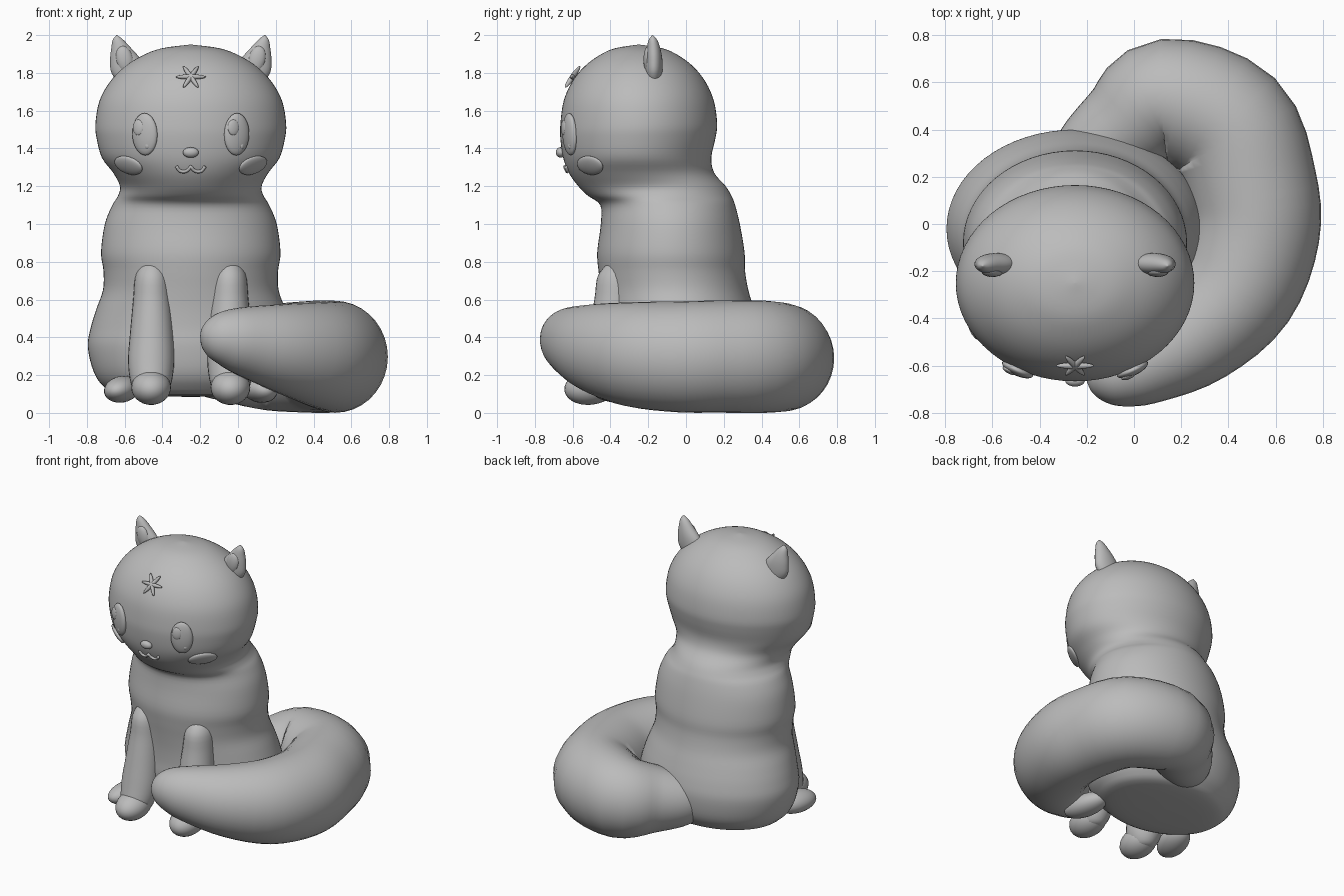
import bpy, bmesh, math
from mathutils import Vector, Matrix

if "Cube" in bpy.data.objects:
    bpy.data.objects.remove(bpy.data.objects["Cube"])

CX = -0.25  # symmetry line of the animal
grey = bpy.data.materials.new("plain grey")
grey.diffuse_color = (0.5, 0.5, 0.5, 1)
grey.use_nodes = True
grey.node_tree.nodes["Principled BSDF"].inputs["Base Color"].default_value = grey.diffuse_color


def finish(name, bm):
    bmesh.ops.recalc_face_normals(bm, faces=bm.faces)
    for f in bm.faces:
        f.smooth = True
    me = bpy.data.meshes.new(name)
    bm.to_mesh(me)
    bm.free()
    me.materials.append(grey)
    ob = bpy.data.objects.new(name, me)
    bpy.context.collection.objects.link(ob)
    return ob


def spline(rows, n):
    """Catmull-Rom through rows of numbers, n steps per span."""
    out = []
    for i in range(len(rows) - 1):
        p0, p1, p2, p3 = (rows[max(0, i - 1)], rows[i], rows[i + 1],
                          rows[min(len(rows) - 1, i + 2)])
        for k in range(n):
            t = k / n
            out.append([0.5 * (2 * b + (c - a) * t + (2 * a - 5 * b + 4 * c - d) * t * t
                               + (3 * b - a - 3 * c + d) * t ** 3)
                        for a, b, c, d in zip(p0, p1, p2, p3)])
    out.append(list(rows[-1]))
    return out


def loft(name, rings):
    bm = bmesh.new()
    vs = [[bm.verts.new(p) for p in r] for r in rings]
    m = len(rings[0])
    for a, b in zip(vs, vs[1:]):
        for i in range(m):
            j = (i + 1) % m
            bm.faces.new((a[i], a[j], b[j], b[i]))
    bm.faces.new(vs[0])
    bm.faces.new(vs[-1])
    return finish(name, bm)


def upright(name, rows, m=48):
    """Loft of level ellipses: rows of x, y, z, rx, ry."""
    return loft(name, [[(x + max(rx, .001) * math.cos(2 * math.pi * i / m),
                         y + max(ry, .001) * math.sin(2 * math.pi * i / m), z)
                        for i in range(m)] for x, y, z, rx, ry in rows])


def tube(name, rows, m=32, tall=1.0):
    """Loft along a path: rows of x, y, z, r."""
    pts = [Vector(r[:3]) for r in rows]
    rings = []
    for k, p in enumerate(pts):
        d = (pts[min(k + 1, len(pts) - 1)] - pts[max(k - 1, 0)]).normalized()
        side = d.cross(Vector((0, 0, 1))).normalized()
        up = side.cross(d)
        r = max(rows[k][3], .002)
        rings.append([p + side * r * math.cos(2 * math.pi * i / m)
                      + up * r * tall * math.sin(2 * math.pi * i / m) for i in range(m)])
    return loft(name, rings)


def ball(name, matrix, seg=28):
    bm = bmesh.new()
    bmesh.ops.create_uvsphere(bm, u_segments=seg, v_segments=seg // 2, radius=1, matrix=matrix)
    return finish(name, bm)


# Body and head in one loft: z, centre y, rx, ry
profile = [(.085, -.02, .02, .02), (.095, -.02, .36, .27), (.14, -.02, .46, .35),
           (.22, -.02, .515, .40), (.35, -.02, .545, .42), (.45, -.025, .53, .412),
           (.55, -.04, .50, .40), (.65, -.06, .465, .39), (.75, -.075, .462, .388),
           (.85, -.08, .475, .39), (1.0, -.083, .455, .368), (1.1, -.097, .415, .357),
           (1.15, -.14, .385, .38), (1.2, -.18, .375, .39), (1.27, -.235, .41, .385),
           (1.35, -.258, .47, .392), (1.45, -.255, .498, .41), (1.53, -.25, .505, .415),
           (1.65, -.25, .484, .398), (1.75, -.25, .43, .355), (1.83, -.25, .354, .292),
           (1.89, -.25, .26, .214), (1.93, -.25, .154, .127), (1.95, -.25, .002, .002)]
skin = spline(profile, 4)
upright("body_and_head", [(CX, cy, z, rx, ry) for z, cy, rx, ry in skin], 64)


def face_point(dx, z):
    """Point on the front of the head at offset dx and height z."""
    for a, b in zip(skin, skin[1:]):
        if a[0] <= z <= b[0]:
            t = (z - a[0]) / (b[0] - a[0])
            _, cy, rx, ry = [p + (q - p) * t for p, q in zip(a, b)]
            return Vector((CX + dx, cy - ry * math.sqrt(max(0, 1 - (dx / rx) ** 2)), z))


def patch(name, dx, z, a, b, thick, roll=0.0, lift=0.0):
    """Flattened ellipsoid lying on the face."""
    e = .03
    n = (face_point(dx + e, z) - face_point(dx - e, z)).cross(
        face_point(dx, z + e) - face_point(dx, z - e)).normalized()
    up = (Vector((0, 0, 1)) - n * n.z).normalized()
    right = up.cross(n)
    rot = Matrix((right, up, n)).transposed().to_4x4()
    ball(name, Matrix.Translation(face_point(dx, z) + n * lift) @ rot
         @ Matrix.Rotation(roll, 4, 'Z') @ Matrix.Diagonal((a, b, thick, 1)))


# Face: eyes with highlights, cheeks, nose
for s, side in ((-1, "left"), (1, "right")):
    ex = s * .243
    patch(side + "_eye", ex, 1.475, .072, .112, .028)
    patch(side + "_eye_highlight", ex - .025, 1.51, .032, .042, .012, 0, .022)
    patch(side + "_eye_glint", ex + .018, 1.415, .013, .016, .008, 0, .02)
    patch(side + "_cheek", s * .33, 1.31, .095, .058, .02, s * .12)
patch("nose", 0, 1.38, .042, .028, .025, 0, .008)

# Mouth: a soft w following the face
mouth = spline([(-.075, 1.305), (-.06, 1.283), (-.035, 1.277), (-.012, 1.288), (0, 1.303),
                (.012, 1.288), (.035, 1.277), (.06, 1.283), (.075, 1.305)], 3)
tube("mouth", [(*(face_point(dx, z) + Vector((0, -.006, 0))), .009) for dx, z in mouth], 8)

# Six-armed forehead star
for k in range(3):
    patch("forehead_star_arm", 0, 1.772, .08, .013, .014, k * math.pi / 3, .012)

# Ears, legs and feet on both sides
for s, side in ((-1, "left"), (1, "right")):
    ear = [(.30, -.17, 1.73, .07, .035), (.325, -.17, 1.80, .095, .046),
           (.345, -.17, 1.87, .082, .045), (.368, -.172, 1.93, .053, .036),
           (.385, -.175, 1.975, .028, .022), (.392, -.177, 2.0, .002, .002)]
    upright(side + "_ear", [(CX + s * r[0], *r[1:]) for r in spline(ear, 4)], 24)
    ball(side + "_inner_ear", Matrix.Translation((CX + s * .35, -.2, 1.87))
         @ Matrix.Rotation(s * .25, 4, 'Y') @ Matrix.Diagonal((.045, .025, .075, 1)), 20)

    leg = [(.20, -.30, .84, .03, .05), (.205, -.35, .74, .085, .11), (.205, -.37, .6, .10, .115),
           (.207, -.40, .42, .115, .12), (.21, -.43, .27, .122, .12),
           (.21, -.455, .15, .105, .115), (.21, -.46, .08, .06, .07), (.21, -.46, .07, .002, .002)]
    upright(side + "_front_leg", [(CX + s * r[0], *r[1:]) for r in spline(leg, 4)], 28)
    ball(side + "_front_paw", Matrix.Translation((CX + s * .21, -.505, .135))
         @ Matrix.Rotation(.12, 4, 'X') @ Matrix.Diagonal((.105, .14, .092, 1)))
    ball(side + "_hind_foot", Matrix.Translation((CX + s * .365, -.34, .125))
         @ Matrix.Rotation(s * .2, 4, 'Y') @ Matrix.Rotation(s * .25, 4, 'Z')
         @ Matrix.Diagonal((.09, .16, .07, 1)))

# Thick tail wrapped round the right side: x, y, z, r
tail = [(-.27, .24, .26, .12), (-.19, .30, .265, .165), (-.04, .41, .275, .21),
        (.13, .525, .29, .26), (.40, .42, .297, .28), (.495, .17, .298, .28),
        (.51, -.04, .297, .277), (.43, -.28, .31, .262), (.25, -.47, .342, .225),
        (.05, -.59, .378, .178), (-.06, -.635, .395, .145), (-.14, -.655, .40, .105),
        (-.185, -.665, .402, .055), (-.20, -.668, .402, .002)]
tube("tail", spline(tail, 4), 36, 1.06)
